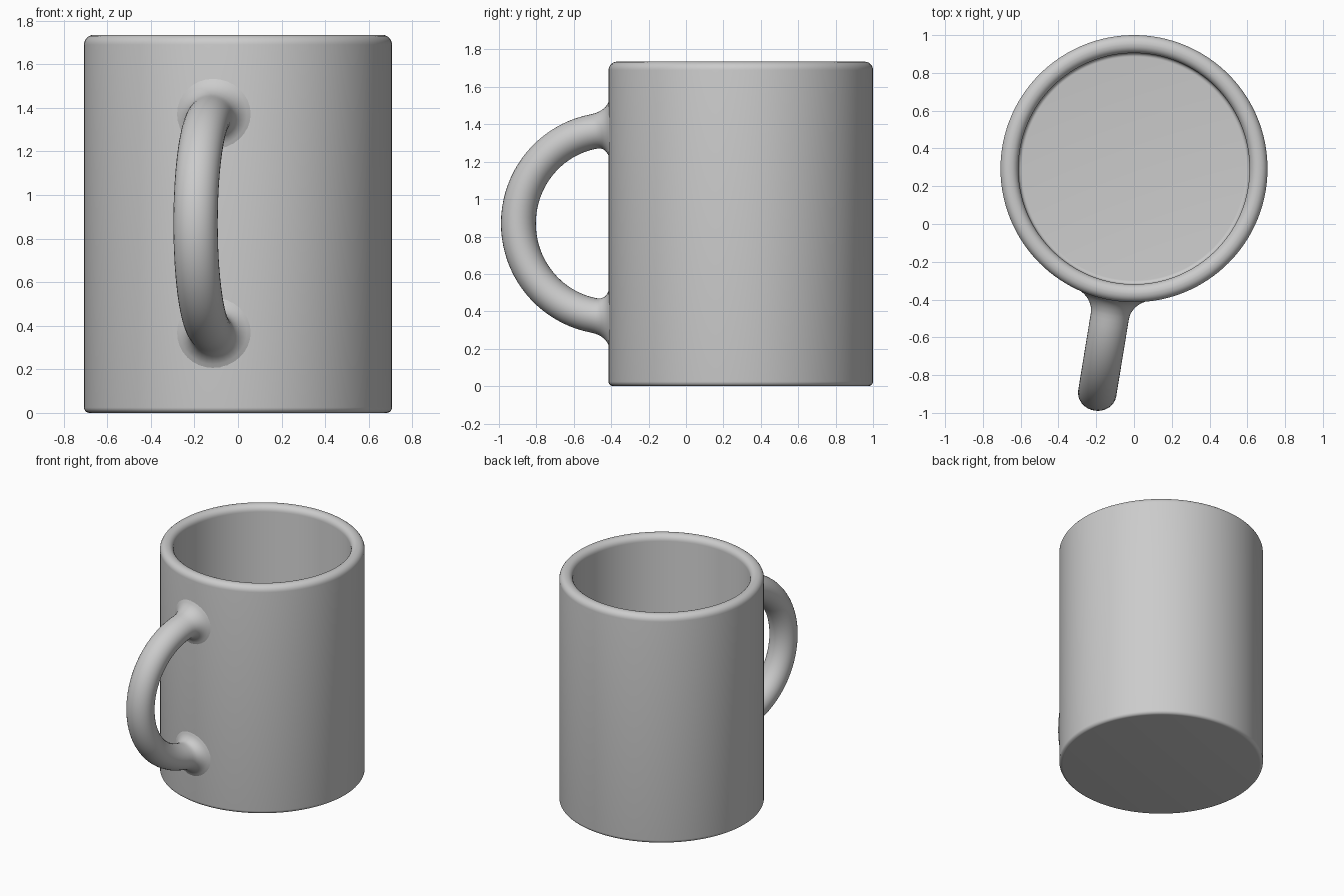
import bpy, bmesh
from math import sin, cos, pi, sqrt, radians
from mathutils import Matrix, Vector

if "Cube" in bpy.data.objects:
    bpy.data.objects.remove(bpy.data.objects["Cube"])

CY = 0.293            # cup axis in y
R_OUT, R_IN = 0.707, 0.612
HEIGHT, FLOOR = 1.735, 0.10


def finish(bm, name):
    bmesh.ops.recalc_face_normals(bm, faces=bm.faces)
    me = bpy.data.meshes.new(name)
    bm.to_mesh(me)
    bm.free()
    ob = bpy.data.objects.new(name, me)
    bpy.context.collection.objects.link(ob)
    bpy.ops.object.select_all(action='DESELECT')
    ob.select_set(True)
    bpy.context.view_layer.objects.active = ob
    bpy.ops.object.shade_smooth_by_angle(angle=radians(35))
    return ob


def corner(cx, cz, r, a0, a1, n=6):
    """Rounded profile corner from angle a0 to a1 (degrees)."""
    angles = [radians(a0 + (a1 - a0) * i / n) for i in range(n + 1)]
    return [(cx + r * cos(a), cz + r * sin(a)) for a in angles]


def bridge(bm, a, b):
    n = len(a)
    for i in range(n):
        bm.faces.new((a[i], a[(i + 1) % n], b[(i + 1) % n], b[i]))


# Cup: lathed wall with rounded foot, rim and inner floor
profile = (corner(R_OUT - 0.025, 0.025, 0.025, -90, 0)
           + corner(R_OUT - 0.045, HEIGHT - 0.045, 0.045, 0, 90)
           + corner(R_IN + 0.045, HEIGHT - 0.045, 0.045, 90, 180)
           + corner(R_IN - 0.02, FLOOR + 0.02, 0.02, 0, -90))
bm = bmesh.new()
SEG = 128
rings = [[bm.verts.new((r * cos(2 * pi * i / SEG), CY + r * sin(2 * pi * i / SEG), z))
          for i in range(SEG)] for r, z in profile]
for a, b in zip(rings, rings[1:]):
    bridge(bm, a, b)
bm.faces.new(rings[0])
bm.faces.new(rings[-1])
finish(bm, "cup")

# Handle: half-ring tube whose ends flare into the curved wall
ARC, MID_Z, FILLET = 0.5, 0.87, 0.09
HALF_T, HALF_W, SIDES = 0.093, 0.102, 32
half = [0, 0.4, 0.9, 1.5, 2.2, 3, 4, 5, 6.5, 8, 10.5] + list(range(14, 90, 4))
angles = half + [90] + [180 - a for a in reversed(half)]
bm = bmesh.new()
rings = []
for deg in angles:
    t = radians(deg)
    d = ARC * sin(t)                       # distance from the wall
    k = max(0, FILLET - d)
    grow = FILLET - sqrt(FILLET ** 2 - k ** 2)
    blend = max(0, 1 - d / 0.2)
    ring = []
    for i in range(SIDES):
        a = 2 * pi * i / SIDES
        rad = ARC + (HALF_T + grow) * cos(a)
        w = (HALF_W + grow) * sin(a)
        sag = R_OUT - sqrt(R_OUT ** 2 - w ** 2)
        s = R_OUT - 0.002 + rad * sin(t) - sag * blend
        ring.append(bm.verts.new((w, -s, MID_Z + rad * cos(t))))
    rings.append(ring)
# sink both ends slightly into the wall
for end in (rings[0], rings[-1]):
    for v in end:
        v.co.y += 0.008
for a, b in zip(rings, rings[1:]):
    bridge(bm, a, b)
bm.transform(Matrix.Translation(Vector((0, CY, 0))) @ Matrix.Rotation(radians(-9.3), 4, 'Z'))
finish(bm, "handle")
